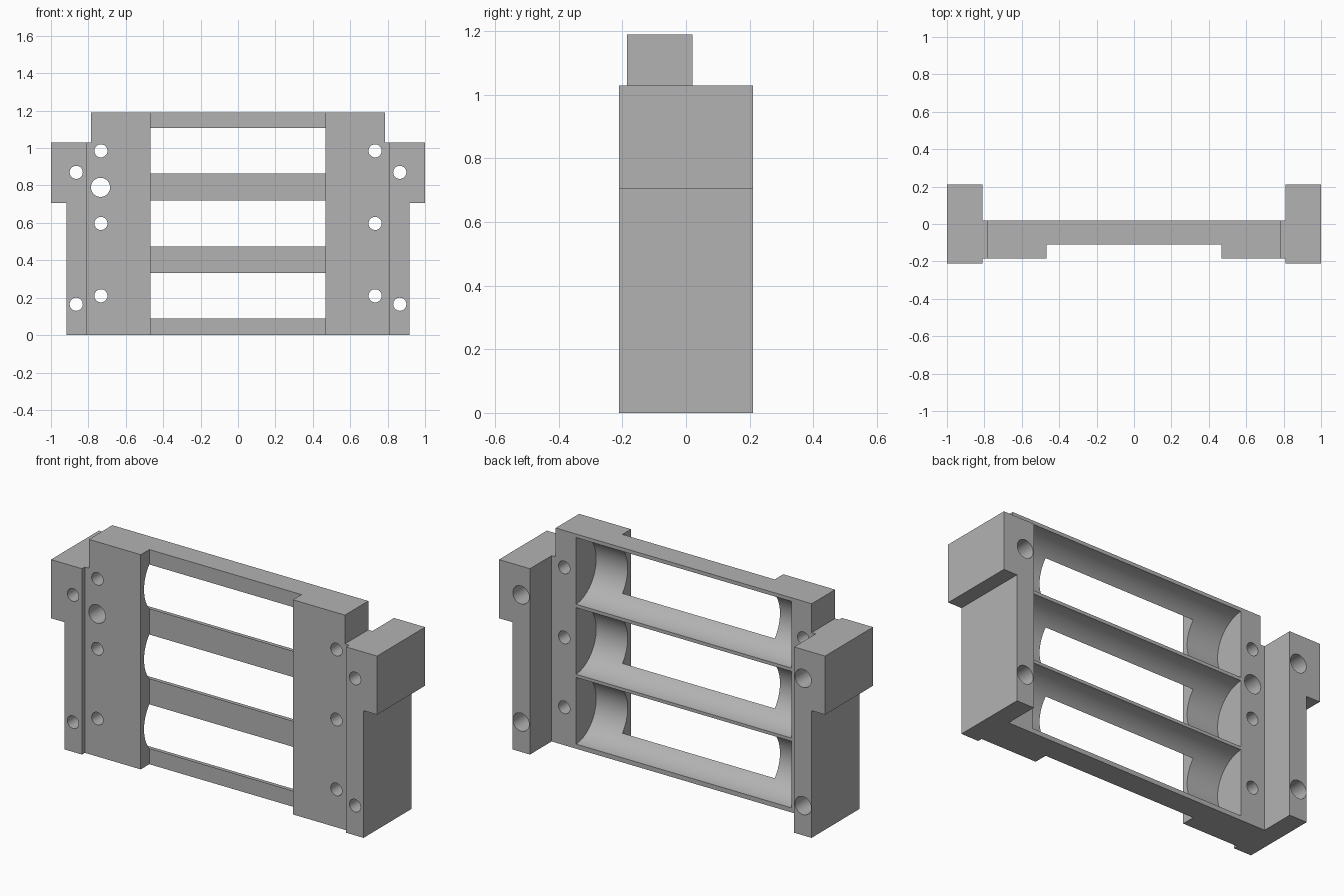
import bpy, bmesh, math
from mathutils import Matrix, Vector

cube = bpy.data.objects.get("Cube")
if cube:
    bpy.data.objects.remove(cube, do_unlink=True)

grey = bpy.data.materials.new("plain_grey")
grey.use_nodes = True
GREY = (0.45, 0.45, 0.45, 1)
grey.diffuse_color = GREY
grey.node_tree.nodes["Principled BSDF"].inputs["Base Color"].default_value = GREY


def make_object(name, bm):
    bmesh.ops.recalc_face_normals(bm, faces=bm.faces)
    mesh = bpy.data.meshes.new(name)
    bm.to_mesh(mesh)
    bm.free()
    mesh.materials.append(grey)
    obj = bpy.data.objects.new(name, mesh)
    bpy.context.collection.objects.link(obj)
    return obj


def prism(name, points, vector):
    """Extrude a closed outline along a vector."""
    bm = bmesh.new()
    face = bm.faces.new([bm.verts.new(p) for p in points])
    result = bmesh.ops.extrude_face_region(bm, geom=[face], use_keep_orig=True)
    verts = [v for v in result["geom"] if isinstance(v, bmesh.types.BMVert)]
    bmesh.ops.translate(bm, verts=verts, vec=vector)
    return make_object(name, bm)


def rod(name, start, end, radius, sides=48):
    """Cylinder between two points."""
    start, end = Vector(start), Vector(end)
    axis = end - start
    turn = axis.to_track_quat("Z", "Y").to_matrix().to_4x4()
    bm = bmesh.new()
    bmesh.ops.create_cone(bm, cap_ends=True, segments=sides, radius1=radius,
                          radius2=radius, depth=axis.length,
                          matrix=Matrix.Translation((start + end) / 2) @ turn)
    return make_object(name, bm)


def cut(obj, cutters):
    """Subtract every cutter, apply, and discard the cutters."""
    for cutter in cutters:
        cutter.hide_render = True
        mod = obj.modifiers.new("cut", "BOOLEAN")
        mod.operation, mod.solver, mod.object = "DIFFERENCE", "EXACT", cutter
    graph = bpy.context.evaluated_depsgraph_get()
    graph.update()
    mesh = bpy.data.meshes.new_from_object(obj.evaluated_get(graph))
    obj.modifiers.clear()
    obj.data = mesh
    for cutter in cutters:
        bpy.data.objects.remove(cutter, do_unlink=True)


def smooth(obj):
    bpy.ops.object.select_all(action="DESELECT")
    obj.select_set(True)
    bpy.context.view_layer.objects.active = obj
    bpy.ops.object.shade_smooth_by_angle(angle=math.radians(30))


HEIGHT, MOUNT_TOP, BACK, FRONT = 1.19, 1.03, 0.02, -0.185
INNER, PAD, SHOULDER = 0.81, 0.467, 0.785
ROWS = (0.21, 0.597, 0.985)

# Main frame: thick side pads joined by a thinner centre
half = [(INNER, BACK), (INNER, FRONT), (PAD, FRONT), (PAD, -0.11)]
outline = half + [(-x, y) for x, y in reversed(half)]
frame = prism("cradle_frame", [(x, y, 0) for x, y in outline], (0, 0, HEIGHT))

cutters = []
# Half-round troughs, open at the back
for z in ROWS:
    cutters.append(rod("trough_cutter", (-0.66, 0.029, z), (0.66, 0.029, z), 0.185, 96))
for side in (-1, 1):
    # Lowered shoulders beside the mounts
    a, b = side * SHOULDER, side * 0.9
    corners = [(a, -0.3, MOUNT_TOP), (b, -0.3, MOUNT_TOP), (b, -0.3, 1.3), (a, -0.3, 1.3)]
    cutters.append(prism("shoulder_cutter", corners, (0, 0.6, 0)))
    # Screw holes
    for z in ROWS:
        cutters.append(rod("screw_cutter", (side * 0.733, -0.4, z), (side * 0.733, 0.4, z), 0.035))
# Cable hole on the right side
cutters.append(rod("cable_cutter", (-0.735, -0.4, 0.79), (-0.735, 0.4, 0.79), 0.051))
cut(frame, cutters)
smooth(frame)

# Side mounts: stepped blocks with holes widened from the back
for label, side in (("left", 1), ("right", -1)):
    step = [(INNER, 0), (0.917, 0), (0.917, 0.705), (1, 0.705), (1, MOUNT_TOP), (INNER, MOUNT_TOP)]
    mount = prism(label + "_mount", [(side * x, -0.21, z) for x, z in step], (0, 0.42, 0))
    cutters = []
    for z in (0.165, 0.87):
        x = side * 0.865
        cutters.append(rod("bolt_cutter", (x, -0.4, z), (x, 0.4, z), 0.035))
        cutters.append(rod("bore_cutter", (x, -0.05, z), (x, 0.4, z), 0.05))
    cut(mount, cutters)
    smooth(mount)
